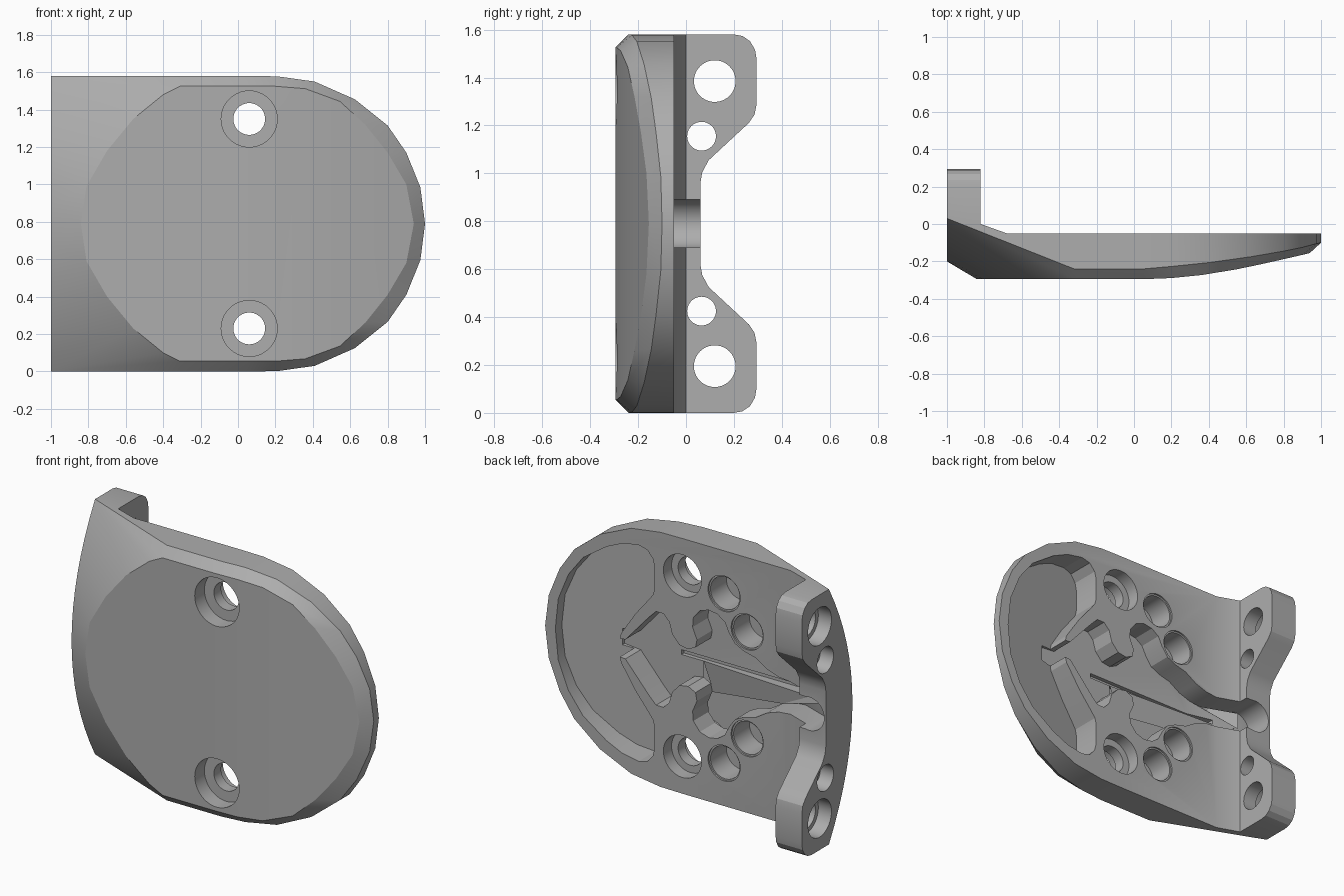
import bpy, bmesh, math

old = bpy.data.objects.get("Cube")
if old:
    bpy.data.objects.remove(old, do_unlink=True)

MID = 0.79  # height of the mirror plane

grey = bpy.data.materials.new("plain grey")
grey.use_nodes = True
GREY = (0.42, 0.42, 0.42, 1)
grey.diffuse_color = GREY
grey.node_tree.nodes["Principled BSDF"].inputs["Base Color"].default_value = GREY


def to_object(bm, name):
    bmesh.ops.recalc_face_normals(bm, faces=bm.faces[:])
    mesh = bpy.data.meshes.new(name)
    bm.to_mesh(mesh)
    bm.free()
    ob = bpy.data.objects.new(name, mesh)
    bpy.context.collection.objects.link(ob)
    mesh.materials.append(grey)
    return ob


def prism(name, pts, axis, a, b):
    """Extrude a 2D outline along an axis; a may be a function of the point."""
    place = {'x': lambda p, t: (t, p[0], p[1]),
             'y': lambda p, t: (p[0], t, p[1]),
             'z': lambda p, t: (p[0], p[1], t)}[axis]
    bm = bmesh.new()
    lo = [bm.verts.new(place(p, a(p) if callable(a) else a)) for p in pts]
    hi = [bm.verts.new(place(p, b)) for p in pts]
    bm.faces.new(lo)
    bm.faces.new(hi[::-1])
    n = len(pts)
    for i in range(n):
        j = (i + 1) % n
        bm.faces.new((lo[i], hi[i], hi[j], lo[j]))
    return to_object(bm, name)


def circle(cx, cy, r, n=40):
    return [(cx + r * math.cos(2 * math.pi * i / n),
             cy + r * math.sin(2 * math.pi * i / n)) for i in range(n)]


def mirrored(half):
    """Closed outline from a half given as (x, offset from the mirror plane)."""
    return ([(x, MID + d) for x, d in half] +
            [(x, MID - d) for x, d in reversed(half) if d > 1e-6])


def subtract(body, cutter):
    cutter.hide_render = True
    mod = body.modifiers.new("cut", 'BOOLEAN')
    mod.operation = 'DIFFERENCE'
    mod.solver = 'EXACT'
    mod.object = cutter
    bpy.context.view_layer.update()
    dg = bpy.context.evaluated_depsgraph_get()
    mesh = bpy.data.meshes.new_from_object(body.evaluated_get(dg))
    body.modifiers.clear()
    body.data = mesh
    bpy.data.objects.remove(cutter, do_unlink=True)


# Convex outer shell: rim, front face outline and curved left edge (x, y, offset)
rim = [(-0.32, -0.24, .79), (0.05, -0.24, .79), (0.21, -0.226, .788),
       (0.41, -0.205, .76), (0.625, -0.175, .665), (0.80, -0.145, .525),
       (0.90, -0.125, .38), (0.975, -0.105, .195), (1.0, -0.10, 0)]
face = [(-0.84, -0.295, 0), (-0.81, -0.295, .2), (-0.70, -0.295, .39),
        (-0.56, -0.295, .56), (-0.40, -0.295, .69), (-0.31, -0.295, .735),
        (0.05, -0.295, .735), (0.20, -0.289, .735), (0.36, -0.273, .722),
        (0.545, -0.243, .654), (0.68, -0.215, .53), (0.80, -0.188, .38),
        (0.90, -0.165, .21), (0.94, -0.155, 0)]
left_edge = [(-1, 0.03 - 0.23 * (1 - (d / .79) ** 2), d)
             for d in [.79 * i / 8 for i in range(9)]]
back = [(x, 0.4, d) for x, y, d in rim] + [(-1, 0.4, .79)]
bm = bmesh.new()
for x, y, d in rim + face + left_edge + back:
    for s in ((1, -1) if d else (1,)):
        bm.verts.new((x, y, MID + s * d))
res = bmesh.ops.convex_hull(bm, input=bm.verts[:])
loose = [v for v in bm.verts if not v.link_faces]
bmesh.ops.delete(bm, geom=loose, context='VERTS')
bmesh.ops.dissolve_limit(bm, angle_limit=math.radians(0.5),
                         verts=bm.verts[:], edges=bm.edges[:])
plate = to_object(bm, "end_plate")

# Flat back with a small ramp up to the flange
subtract(plate, prism("back_cut", [(-0.82, 1), (-0.82, 0), (-0.68, -0.05),
                                   (2, -0.05), (2, 1)], 'z', -1, 3))

# Two rounded flange ears with the low bridge between them
ear = [(.06, 0), (.06, .17), (.068, .215), (.095, .265), (.262, .42),
       (.286, .455), (.295, .50), (.295, .685), (.288, .726), (.267, .762),
       (.236, .783), (.20, .79), (.20, 1), (.6, 1)]
subtract(plate, prism("ear_cut", mirrored(ear), 'x', -1.5, -0.5))

# Rounded end recess, its floor following the sloping front
recess = [(.50, 0), (.48, .09), (.38, .24), (.29, .35), (.26, .39), (.25, .43),
          (.25, .56), (.262, .61), (.30, .655), (.36, .67), (.47, .65),
          (.58, .60), (.74, .49), (.84, .36), (.91, .19), (.93, 0)]
subtract(plate, prism("recess_cut", mirrored(recess), 'y',
                      lambda p: -0.232 + (p[0] - .25) * 0.175, 1))

# Wavy central channel with two pairs of side lobes
channel = [(-.90, 0), (-.90, .10), (-.68, .10), (-.60, .108), (-.52, .135),
           (-.44, .185), (-.36, .205), (-.30, .235), (-.26, .29), (-.23, .35),
           (-.18, .385), (-.12, .395), (-.06, .375), (-.015, .32), (-.01, .26),
           (-.04, .19), (-.03, .14), (.02, .115), (.08, .125), (.13, .18),
           (.15, .25), (.19, .29), (.24, .29), (.29, .24), (.37, .15),
           (.45, .06), (.56, .05), (.56, 0)]
subtract(plate, prism("channel_cut", mirrored(channel), 'y',
                      lambda p: -0.20 if p[0] > -.8 else -0.12, 1))
subtract(plate, prism("channel_end_cut", circle(-.885, MID, .103), 'y', -0.12, 1))
subtract(plate, prism("slot_cut", mirrored([(-.74, 0), (-.74, .015), (.17, .015),
                                            (.17, 0)]), 'y', -0.225, 1))

for s in (1, -1):
    # Screw holes, counterbored from both sides
    for r, a, b in ((.15, -1, -.20), (.085, -1, 1), (.13, -.13, 1)):
        subtract(plate, prism("screw_cut", circle(.06, MID + s * .56, r), 'y', a, b))
    # Blind round holes in the back, with a shallow lead-in
    for x, d in ((-.226, .525), (-.384, .33)):
        for r, a in ((.10, -.215), (.11, -.06)):
            subtract(plate, prism("blind_cut", circle(x, MID + s * d, r), 'y', a, 1))
    # Ear holes, counterbored on the outer side
    for y, d, r, big in ((.12, .595, .087, .115), (.065, .365, .06, .08)):
        subtract(plate, prism("ear_hole_cut", circle(y, MID + s * d, r), 'x', -1.5, -.7))
        subtract(plate, prism("ear_bore_cut", circle(y, MID + s * d, big), 'x', -1.5, -.91))

# Keep one material and smooth the round walls
plate.data.materials.clear()
plate.data.materials.append(grey)
for p in plate.data.polygons:
    p.material_index = 0
bpy.ops.object.select_all(action='DESELECT')
plate.select_set(True)
bpy.context.view_layer.objects.active = plate
bpy.ops.object.shade_smooth_by_angle(angle=math.radians(20))
